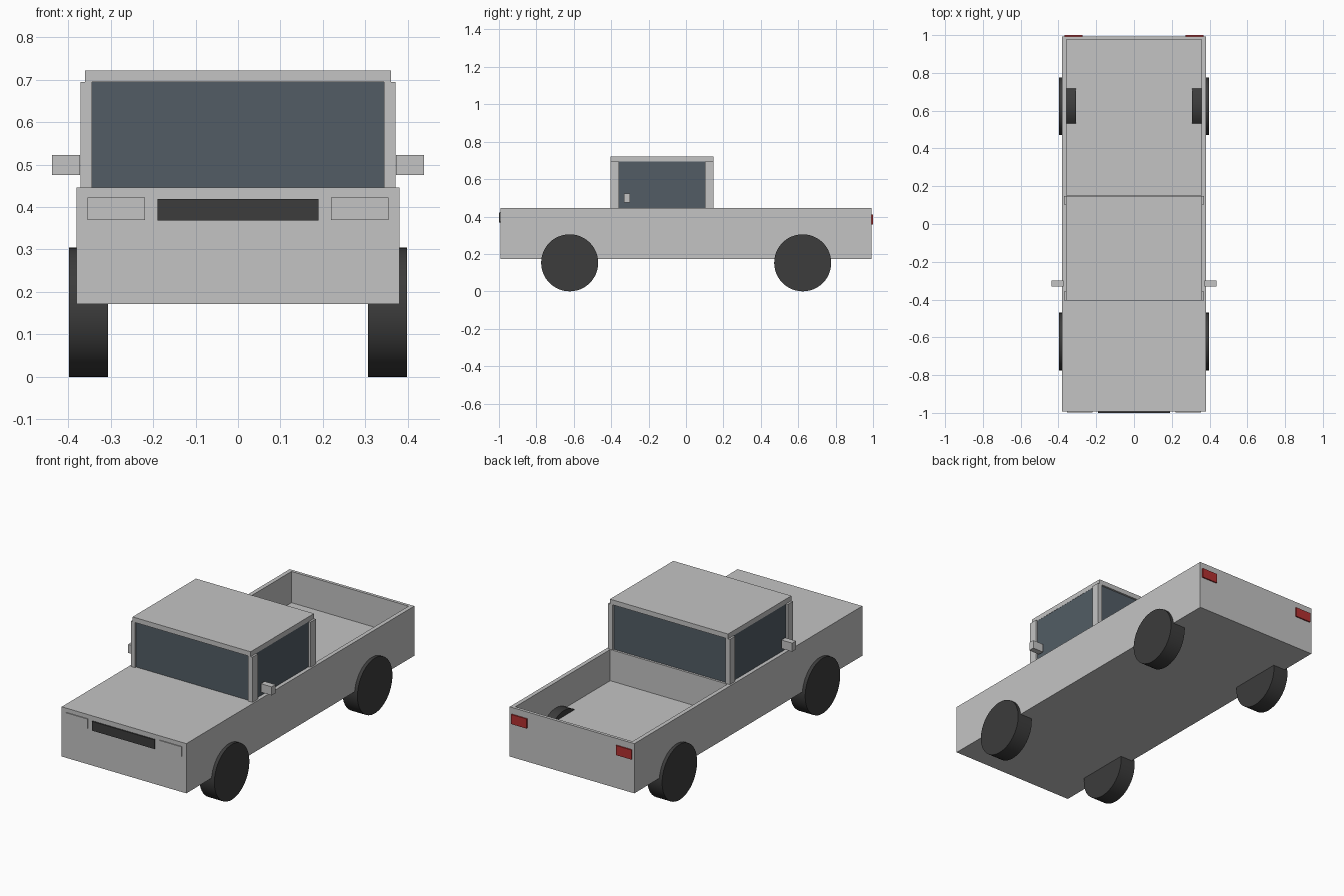
import bpy, bmesh, math
from mathutils import Vector, Matrix

if "Cube" in bpy.data.objects:
    bpy.data.objects.remove(bpy.data.objects["Cube"])


def material(name, rgb):
    m = bpy.data.materials.new(name)
    m.diffuse_color = (*rgb, 1)
    m.use_nodes = True
    m.node_tree.nodes["Principled BSDF"].inputs["Base Color"].default_value = m.diffuse_color
    return m


GREY = material("body_grey", (0.55, 0.55, 0.55))
GLASS = material("window_glass", (0.085, 0.108, 0.13))
DARK = material("dark_rubber", (0.045, 0.045, 0.045))
RED = material("tail_red", (0.45, 0.03, 0.03))


def finish(name, bm, mat):
    bmesh.ops.recalc_face_normals(bm, faces=bm.faces)
    me = bpy.data.meshes.new(name)
    bm.to_mesh(me)
    bm.free()
    me.materials.append(mat)
    ob = bpy.data.objects.new(name, me)
    bpy.context.collection.objects.link(ob)
    return ob


def box_mesh(x, y, z):
    """bmesh box from (min, max) ranges on each axis"""
    bm = bmesh.new()
    bmesh.ops.create_cube(bm, size=1)
    for v in bm.verts:
        v.co = Vector([r[0] if c < 0 else r[1] for c, r in zip(v.co, (x, y, z))])
    return bm


def box(name, x, y, z, mat):
    return finish(name, box_mesh(x, y, z), mat)


def box_pair(name, x, y, z, mat):
    box("right_" + name, x, y, z, mat)
    box("left_" + name, (-x[1], -x[0]), y, z, mat)


BOTTOM, TOP, FLOOR, END = 0.172, 0.446, 0.274, 0.993

# Body: one block, the cargo bed is cut out of the top face and pushed down
bm = box_mesh((-0.38, 0.38), (-END, END), (BOTTOM, TOP))
cuts = [((0, 0.15, 0), (0, 1, 0)), ((0, 0.976, 0), (0, 1, 0)),
        ((-0.357, 0, 0), (1, 0, 0)), ((0.357, 0, 0), (1, 0, 0))]
for co, no in cuts:
    tops = [f for f in bm.faces if f.normal.z > 0.9]
    geom = set(tops)
    for f in tops:
        geom.update(f.edges)
        geom.update(f.verts)
    bmesh.ops.bisect_plane(bm, geom=list(geom), plane_co=co, plane_no=no)
    bm.normal_update()
bed = [f for f in bm.faces if f.normal.z > 0.9
       and abs(f.calc_center_median().x) < 0.1
       and 0.2 < f.calc_center_median().y < 0.9]
new = bmesh.ops.extrude_discrete_faces(bm, faces=bed)["faces"]
bmesh.ops.translate(bm, verts=list({v for f in new for v in f.verts}),
                    vec=(0, 0, FLOOR - TOP))
finish("body", bm, GREY)

# Cab: glass core, corner pillars, roof slab
box("cab_glass", (-0.359, 0.359), (-0.395, 0.138), (TOP, 0.697), GLASS)
box_pair("front_pillar", (0.344, 0.371), (-0.404, -0.357), (TOP, 0.695), GREY)
box_pair("rear_pillar", (0.344, 0.371), (0.102, 0.148), (TOP, 0.695), GREY)
box("roof", (-0.36, 0.36), (-0.404, 0.148), (0.695, 0.722), GREY)

# Side mirrors
box_pair("mirror", (0.372, 0.438), (-0.332, -0.299), (0.475, 0.522), GREY)

# Front and rear plates
box("grille", (-0.19, 0.19), (-1.0, -END), (0.368, 0.419), DARK)
box_pair("headlight", (0.219, 0.354), (-0.998, -END), (0.37, 0.423), GREY)
box_pair("tail_light", (0.272, 0.367), (END, 1.0), (0.357, 0.41), RED)

# Wheels
for side, sx in (("right", 1), ("left", -1)):
    for end, y in (("front", -0.622), ("rear", 0.624)):
        bm = bmesh.new()
        bmesh.ops.create_cone(
            bm, cap_ends=True, segments=48, radius1=0.1525, radius2=0.1525,
            depth=0.092,
            matrix=Matrix.Translation((sx * 0.352, y, 0.1525))
            @ Matrix.Rotation(math.pi / 2, 4, "Y"))
        ob = finish(f"{end}_{side}_wheel", bm, DARK)
        bpy.ops.object.select_all(action="DESELECT")
        ob.select_set(True)
        bpy.context.view_layer.objects.active = ob
        bpy.ops.object.shade_smooth_by_angle(angle=math.radians(30))
